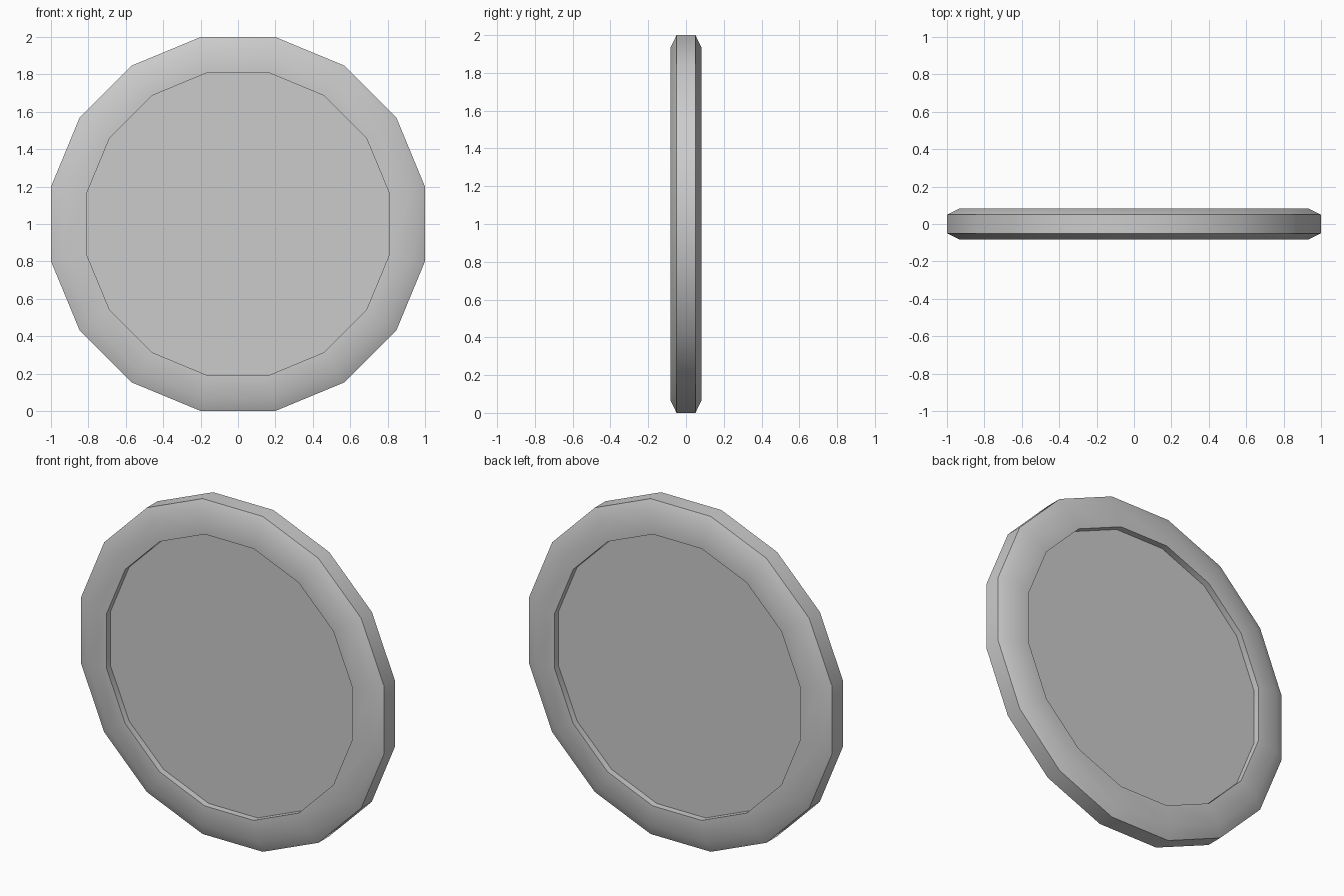
import bpy, bmesh, math

if "Cube" in bpy.data.objects:
    bpy.data.objects.remove(bpy.data.objects["Cube"])

SIDES = 16

# half profile as (apothem radius, depth), from outer wall to recessed panel
HALF = [(1.0, 0.05), (0.933, 0.083), (0.81, 0.083), (0.81, 0.045)]
profile = [(r, -y) for r, y in reversed(HALF)] + HALF


def ring(bm, apothem, y):
    radius = apothem / math.cos(math.pi / SIDES)
    angles = [(i + 0.5) * 2 * math.pi / SIDES for i in range(SIDES)]
    return [bm.verts.new((radius * math.cos(a), y, 1 + radius * math.sin(a)))
            for a in angles]


# rim: profile rings bridged around the wheel
bm = bmesh.new()
rings = [ring(bm, r, y) for r, y in profile]
for a, b in zip(rings, rings[1:]):
    for i in range(SIDES):
        j = (i + 1) % SIDES
        bm.faces.new((a[i], a[j], b[j], b[i]))

# recessed flat panels, front and back
bm.faces.new(rings[0])
bm.faces.new(rings[-1])
bmesh.ops.recalc_face_normals(bm, faces=bm.faces)

mesh = bpy.data.meshes.new("rimmed_disc")
bm.to_mesh(mesh)
bm.free()
disc = bpy.data.objects.new("rimmed_disc", mesh)
bpy.context.collection.objects.link(disc)

# smooth rim with crisp edges
bpy.context.view_layer.objects.active = disc
disc.select_set(True)
bpy.ops.object.shade_smooth_by_angle(angle=math.radians(30))
